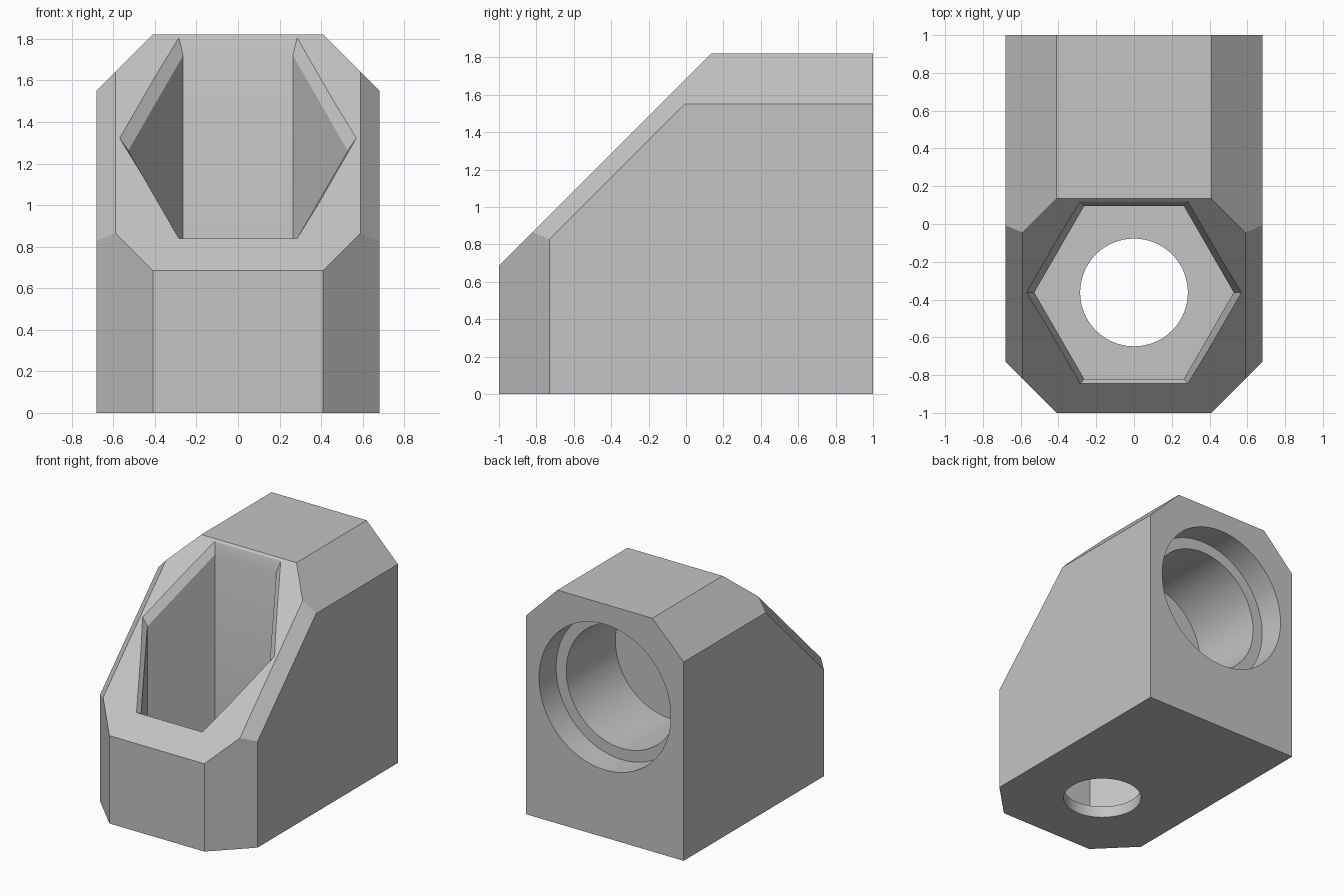
import bpy
import bmesh
from math import cos, sin, pi, radians, sqrt
from mathutils import Vector, Matrix

cube = bpy.data.objects.get("Cube")
if cube:
    bpy.data.objects.remove(cube, do_unlink=True)

HALF_W, HEIGHT, CHAMFER = 0.68, 1.82, 0.27
SLOPE = 1.685            # sloped face: z = y + SLOPE
HOLE_Y, FLOOR = -0.3625, 0.09

grey = bpy.data.materials.new("light_grey")
grey.use_nodes = True
colour = (0.55, 0.55, 0.55, 1)
grey.diffuse_color = colour
grey.node_tree.nodes["Principled BSDF"].inputs["Base Color"].default_value = colour


def make_object(name, bm):
    bmesh.ops.recalc_face_normals(bm, faces=bm.faces)
    mesh = bpy.data.meshes.new(name)
    bm.to_mesh(mesh)
    bm.free()
    mesh.materials.append(grey)
    obj = bpy.data.objects.new(name, mesh)
    bpy.context.collection.objects.link(obj)
    return obj


def slice_off(bm, point, normal):
    """Remove everything on the normal side of a plane and cap the cut."""
    cut = bmesh.ops.bisect_plane(
        bm, geom=bm.verts[:] + bm.edges[:] + bm.faces[:],
        plane_co=point, plane_no=Vector(normal).normalized(), clear_outer=True)
    edges = [e for e in cut["geom_cut"] if isinstance(e, bmesh.types.BMEdge)]
    bmesh.ops.holes_fill(bm, edges=edges, sides=0)


def loft(name, rings):
    """Closed solid through rings of equal point count."""
    bm = bmesh.new()
    loops = [[bm.verts.new(p) for p in ring] for ring in rings]
    n = len(rings[0])
    for low, high in zip(loops, loops[1:]):
        for i in range(n):
            j = (i + 1) % n
            bm.faces.new((low[i], low[j], high[j], high[i]))
    bm.faces.new(loops[0])
    bm.faces.new(loops[-1])
    return make_object(name, bm)


def cylinder(name, radius, start, end, axis, centre):
    """Round cutter running along z or y."""
    bm = bmesh.new()
    turn = Matrix.Rotation(radians(-90), 4, 'X') if axis == 'Y' else Matrix()
    middle = Vector(centre)
    middle["XYZ".index(axis)] = (start + end) / 2
    bmesh.ops.create_cone(bm, cap_ends=True, segments=96, radius1=radius, radius2=radius,
                          depth=end - start, matrix=Matrix.Translation(middle) @ turn)
    return make_object(name, bm)


# Block with sloped front and chamfered edges
bm = bmesh.new()
bmesh.ops.create_cube(bm, size=1, matrix=Matrix.Translation((0, 0, HEIGHT / 2))
                      @ Matrix.Diagonal((2 * HALF_W, 2, HEIGHT, 1)))
slice_off(bm, (0, -1, SLOPE - 1), (0, -1, 1))
for side in (-1, 1):
    slice_off(bm, (side * HALF_W, CHAMFER - 1, 0), (side, -1, 0))
    slice_off(bm, (side * HALF_W, 0, HEIGHT - CHAMFER), (side, 0, 1))
    slice_off(bm, (side * 0.59, 0, SLOPE), (side, -1 / sqrt(2), 1 / sqrt(2)))
body = make_object("bracket_body", bm)

# Hexagonal pocket with a flared mouth on the slope
hexagon = [(0.528 * cos(i * pi / 3), HOLE_Y + 0.4575 * sin(i * pi / 3) / sin(pi / 3))
           for i in range(6)]
floor_ring = [Vector((x, y, FLOOR)) for x, y in hexagon]
inner_ring = [Vector((x, y, y + SLOPE - 0.06)) for x, y in hexagon]
mouth = [(x * 1.078, HOLE_Y + (y - HOLE_Y) * 1.055) for x, y in hexagon]
outer_ring = [Vector((x, y, y + SLOPE)) for x, y in mouth]
flare = [a + (b - a) * 3 for a, b in zip(inner_ring, outer_ring)]

cutters = [
    loft("pocket_cutter", [floor_ring, inner_ring, flare]),
    cylinder("bolt_hole_cutter", 0.285, -0.2, 0.3, 'Z', (0, HOLE_Y, 0)),
    cylinder("bore_cutter", 0.48, 0.185, 1.2, 'Y', (0, 0, 1.095)),
    cylinder("counterbore_cutter", 0.568, 0.79, 1.3, 'Y', (0, 0, 1.095)),
]

# Cut the openings
bpy.ops.object.select_all(action='DESELECT')
bpy.context.view_layer.objects.active = body
body.select_set(True)
for cutter in cutters:
    cutter.hide_render = True
    mod = body.modifiers.new(cutter.name, 'BOOLEAN')
    mod.operation = 'DIFFERENCE'
    mod.solver = 'EXACT'
    mod.object = cutter
    bpy.ops.object.modifier_apply(modifier=mod.name)
    bpy.data.objects.remove(cutter, do_unlink=True)

bpy.ops.object.shade_smooth_by_angle(angle=radians(20))
